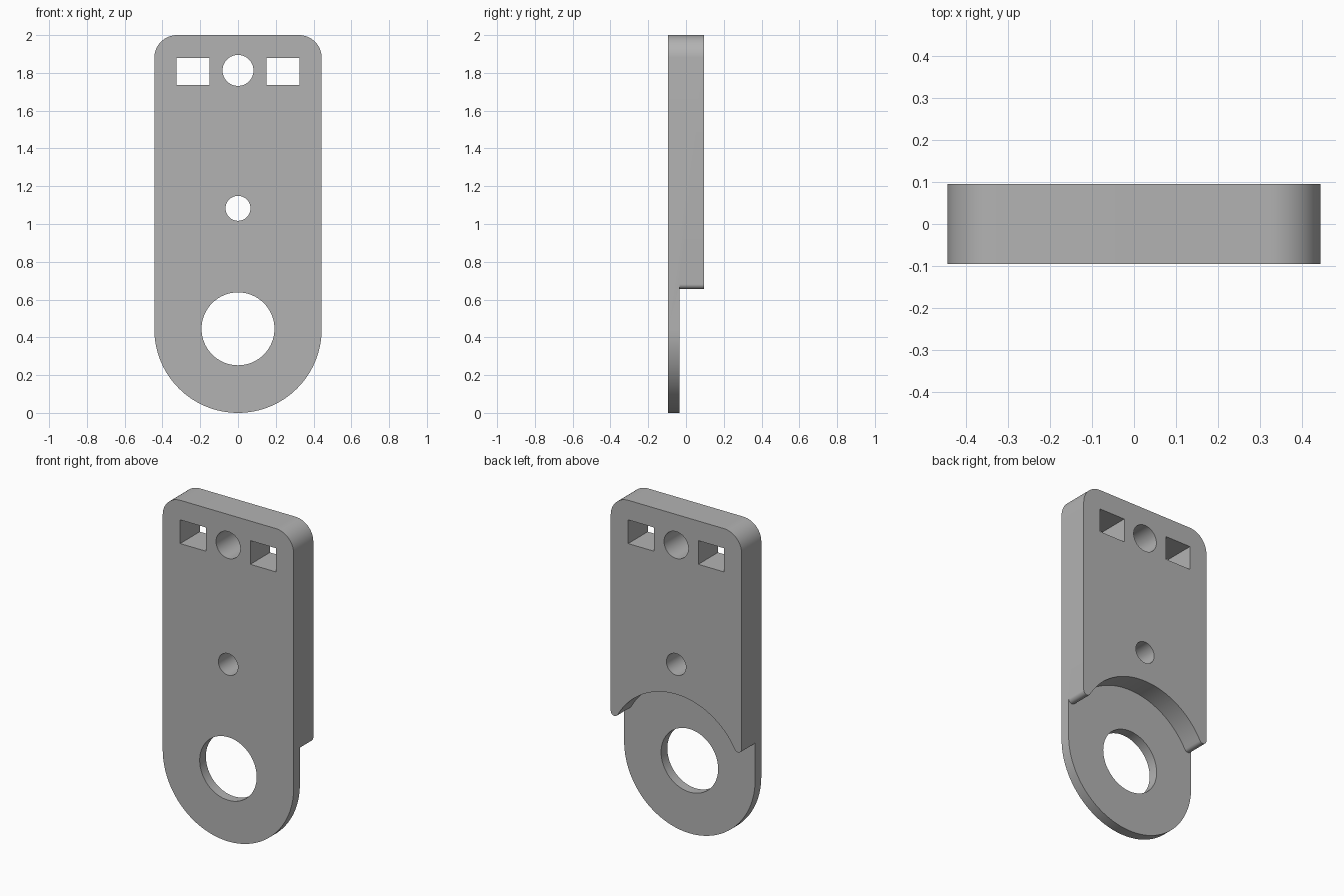
import bpy, bmesh
from math import pi, sin, cos, atan2, sqrt

cube = bpy.data.objects.get("Cube")
if cube:
    bpy.data.objects.remove(cube, do_unlink=True)

HALF_W, HALF_D, TOP = 0.443, 0.095, 2.0
STEP_Y = -0.035          # back of the thin lower tab
RING_Z = 0.445           # centre of the rounded end


def arc(cx, cz, r, a0, a1, n):
    return [(cx + r * cos(a0 + (a1 - a0) * i / n),
             cz + r * sin(a0 + (a1 - a0) * i / n)) for i in range(n + 1)]


def circle(cz, r, n=64):
    return arc(0, cz, r, 0, 2 * pi, n)[:-1]


def rectangle(x0, x1, z0, z1):
    return [(x0, z0), (x1, z0), (x1, z1), (x0, z1)]


def extrude_profile(name, loops, y0, y1):
    """Fill closed x-z loops (outline first, then holes) and extrude along y."""
    bm = bmesh.new()
    for loop in loops:
        verts = [bm.verts.new((x, y0, z)) for x, z in loop]
        for a, b in zip(verts, verts[1:] + verts[:1]):
            bm.edges.new((a, b))
    bmesh.ops.triangle_fill(bm, use_beauty=True, edges=bm.edges[:], normal=(0, -1, 0))
    ext = bmesh.ops.extrude_face_region(bm, geom=bm.faces[:], use_keep_orig=True)
    moved = [g for g in ext["geom"] if isinstance(g, bmesh.types.BMVert)]
    bmesh.ops.translate(bm, vec=(0, y1 - y0, 0), verts=moved)
    bmesh.ops.recalc_face_normals(bm, faces=bm.faces[:])
    mesh = bpy.data.meshes.new(name)
    bm.to_mesh(mesh)
    bm.free()
    obj = bpy.data.objects.new(name, mesh)
    bpy.context.collection.objects.link(obj)
    return obj


# Plate outline: rounded bottom end and two rounded top corners
corner = 0.12
outline = arc(0, RING_Z, HALF_W, pi, 2 * pi, 64)
outline += arc(HALF_W - corner, TOP - corner, corner, 0, pi / 2, 16)
outline += arc(corner - HALF_W, TOP - corner, corner, pi / 2, pi, 16)
outline = [(x, z + (HALF_W - RING_Z) if z < RING_Z else z) for x, z in outline]

# Holes through the plate
holes = [circle(RING_Z, 0.193), circle(1.083, 0.066), circle(1.813, 0.082),
         rectangle(-0.325, -0.15, 1.735, 1.88), rectangle(0.15, 0.325, 1.735, 1.88)]
plate = extrude_profile("mounting_plate", [outline] + holes, -HALF_D, HALF_D)

# Cutter for the curved step at the back, with rounded tips at both sides
step_r, tip_r = 0.455, 0.025
tip_x = HALF_W - tip_r
tip_z = RING_Z + sqrt((step_r + tip_r) ** 2 - tip_x ** 2)
a = atan2(tip_z - RING_Z, tip_x)
right_tip = arc(tip_x, tip_z, tip_r, 0, a - pi, 14)
left_tip = [(-x, z) for x, z in reversed(right_tip)]
profile = [(-0.6, -0.1), (0.6, -0.1), (0.6, tip_z)] + right_tip
profile += arc(0, RING_Z, step_r, a, pi - a, 48)[1:-1] + left_tip + [(-0.6, tip_z)]
cutter = extrude_profile("step_cutter", [profile], STEP_Y, 0.3)
cutter.hide_render = True

cut = plate.modifiers.new("step", 'BOOLEAN')
cut.operation, cut.solver, cut.object = 'DIFFERENCE', 'EXACT', cutter
bpy.ops.object.select_all(action='DESELECT')
bpy.context.view_layer.objects.active = plate
plate.select_set(True)
bpy.ops.object.modifier_apply(modifier=cut.name)
bpy.data.objects.remove(cutter, do_unlink=True)
bpy.ops.object.shade_smooth_by_angle(angle=pi / 6)

# Plain grey finish
grey = bpy.data.materials.new("plain_grey")
grey.use_nodes = True
colour = (0.45, 0.45, 0.45, 1)
grey.diffuse_color = colour
grey.node_tree.nodes["Principled BSDF"].inputs["Base Color"].default_value = colour
plate.data.materials.clear()
plate.data.materials.append(grey)
